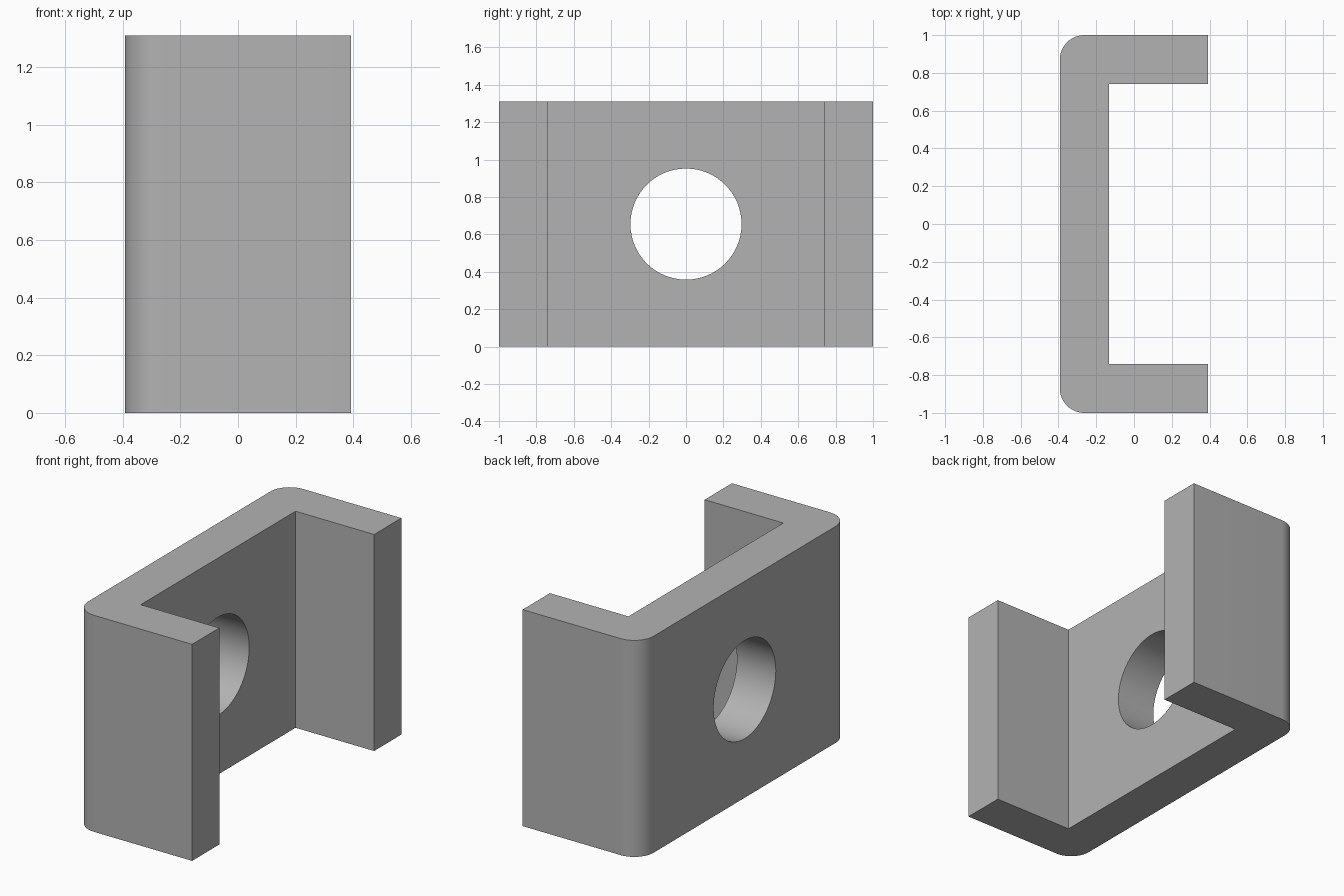
import bpy, bmesh
from math import pi, sin, cos, radians
from mathutils import Matrix

cube = bpy.data.objects.get("Cube")
if cube:
    bpy.data.objects.remove(cube, do_unlink=True)

HEIGHT = 1.31
HALF_X, HALF_Y = 0.393, 1.0
WALL = 0.26
FILLET = 0.13
HOLE_RADIUS = 0.297
ARC_STEPS = 12

grey = bpy.data.materials.new("plain grey")
grey.use_nodes = True
colour = (0.45, 0.45, 0.45, 1)
grey.diffuse_color = colour
grey.node_tree.nodes["Principled BSDF"].inputs["Base Color"].default_value = colour


def make_object(name, bm):
    bmesh.ops.recalc_face_normals(bm, faces=bm.faces)
    mesh = bpy.data.meshes.new(name)
    bm.to_mesh(mesh)
    bm.free()
    mesh.materials.append(grey)
    obj = bpy.data.objects.new(name, mesh)
    bpy.context.collection.objects.link(obj)
    return obj


# Half of the channel outline, from the inner corner round to the outer fillet
half = [(-HALF_X + WALL, HALF_Y - WALL), (HALF_X, HALF_Y - WALL), (HALF_X, HALF_Y)]
for i in range(ARC_STEPS + 1):
    a = pi / 2 + pi / 2 * i / ARC_STEPS
    half.append((-HALF_X + FILLET + FILLET * cos(a), HALF_Y - FILLET + FILLET * sin(a)))
outline = half + [(x, -y) for x, y in reversed(half)]

# Channel bracket: extruded outline
bm = bmesh.new()
base = bm.faces.new([bm.verts.new((x, y, 0)) for x, y in outline])
top = bmesh.ops.extrude_face_region(bm, geom=[base], use_keep_orig=True)
bmesh.ops.translate(bm, vec=(0, 0, HEIGHT),
                    verts=[v for v in top["geom"] if isinstance(v, bmesh.types.BMVert)])
bracket = make_object("channel_bracket", bm)

# Round hole through the web
bm = bmesh.new()
place = Matrix.Translation((-HALF_X + WALL / 2, 0, HEIGHT / 2)) @ Matrix.Rotation(pi / 2, 4, "Y")
bmesh.ops.create_cone(bm, cap_ends=True, segments=64, radius1=HOLE_RADIUS,
                      radius2=HOLE_RADIUS, depth=WALL * 2, matrix=place)
cutter = make_object("hole_cutter", bm)
cutter.hide_render = True

bpy.ops.object.select_all(action="DESELECT")
bracket.select_set(True)
bpy.context.view_layer.objects.active = bracket
hole = bracket.modifiers.new("web_hole", "BOOLEAN")
hole.operation = "DIFFERENCE"
hole.solver = "EXACT"
hole.object = cutter
bpy.ops.object.modifier_apply(modifier=hole.name)
bpy.data.objects.remove(cutter, do_unlink=True)

bpy.ops.object.shade_smooth_by_angle(angle=radians(30))
